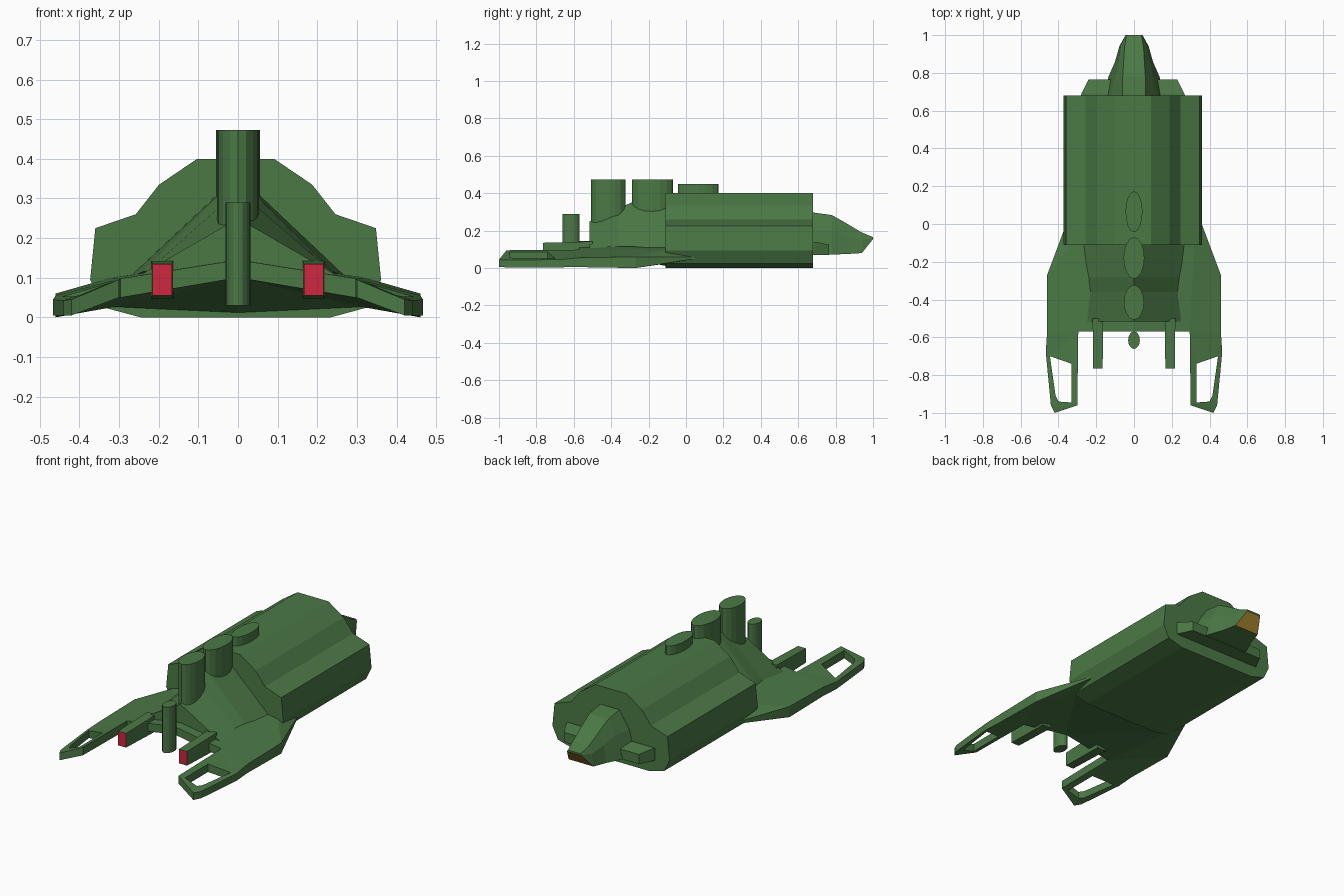
import bpy, bmesh, math

if "Cube" in bpy.data.objects:
    bpy.data.objects.remove(bpy.data.objects["Cube"])


def material(name, rgb):
    m = bpy.data.materials.new(name)
    m.diffuse_color = (*rgb, 1)
    m.use_nodes = True
    m.node_tree.nodes["Principled BSDF"].inputs["Base Color"].default_value = m.diffuse_color
    return m


GREEN = material("green", (0.07, 0.19, 0.06))
RED = material("red", (0.62, 0.02, 0.05))
GOLD = material("gold", (0.42, 0.25, 0.03))


def make(name, verts, faces, accent=None, accent_faces=()):
    bm = bmesh.new()
    vs = [bm.verts.new(v) for v in verts]
    for i, f in enumerate(faces):
        face = bm.faces.new([vs[k] for k in f])
        face.material_index = 1 if i in accent_faces else 0
    bmesh.ops.recalc_face_normals(bm, faces=bm.faces)
    me = bpy.data.meshes.new(name)
    bm.to_mesh(me)
    bm.free()
    me.materials.append(GREEN)
    if accent:
        me.materials.append(accent)
    ob = bpy.data.objects.new(name, me)
    bpy.context.collection.objects.link(ob)
    return ob


def loft(name, rings, accent=None, accent_faces=()):
    n = len(rings[0])
    verts = [p for r in rings for p in r]
    faces = [(j * n + i, j * n + (i + 1) % n, (j + 1) * n + (i + 1) % n, (j + 1) * n + i)
             for j in range(len(rings) - 1) for i in range(n)]
    faces += [tuple(range(n)), tuple(range(len(verts) - n, len(verts)))]
    return make(name, verts, faces, accent, accent_faces)


def section(y, half, shift=0.0):
    """Symmetric cross-section from right-hand (x, z) points."""
    pts = [(x, z) for x, z in half] + [(-x, z) for x, z in reversed(half) if x > 0]
    return [(x + shift, y, z) for x, z in pts]


# Main hull: faceted profile extruded along y
hull = [(0.24, 0), (0.333, 0.025), (0.367, 0.095), (0.354, 0.225),
        (0.252, 0.26), (0.193, 0.335), (0.097, 0.40)]
loft("hull", [section(y, hull, -0.006) for y in (-0.11, 0.68)])

# Tail cone, gold on the sloping underside of its tip
tail = [(0.66, 0.165, 0.07, 0.125, 0.20, 0.06, 0.30),
        (0.78, 0.135, 0.072, 0.10, 0.20, 0.06, 0.283),
        (0.86, 0.10, 0.075, 0.085, 0.17, 0.055, 0.238),
        (0.94, 0.078, 0.08, 0.07, 0.15, 0.05, 0.19),
        (1.0, 0.045, 0.155, 0.043, 0.16, 0.04, 0.165)]
rings = [section(y, [(a, b), (c, d), (e, f)]) for y, a, b, c, d, e, f in tail]
loft("tail_cone", rings, GOLD, (3 * 6 + 5,))

# Small stabiliser block across the tail
loft("tail_stabiliser", [section(y, [(w, 0.07), (w, z)], -0.006)
                         for y, w, z in ((0.66, 0.283, 0.14), (0.69, 0.272, 0.14), (0.765, 0.235, 0.125))])

# Arched front deck with two open prongs: (x, y, top z, bottom z) for the right half
P = [(0, -0.57, 0.145, 0.10), (0.295, -0.57, 0.098, 0.05), (0.46, -0.57, 0.055, 0.005),
     (0.46, -0.27, 0.06, 0.0), (0.34, 0.05, 0.058, 0.05), (0.32, -0.10, 0.10, 0.025),
     (0, -0.10, 0.15, 0.01),
     (0.30, -0.96, 0.095, 0.05), (0.42, -1.0, 0.045, 0.005), (0.44, -0.96, 0.043, 0.004),
     (0.467, -0.68, 0.045, 0.004),
     (0.33, -0.74, 0.085, 0.04), (0.445, -0.70, 0.052, 0.01), (0.415, -0.91, 0.053, 0.012),
     (0.40, -0.94, 0.056, 0.017), (0.33, -0.945, 0.085, 0.04)]
deck_faces = [(0, 1, 5, 6), (1, 2, 3, 5), (3, 4, 5),
              (1, 11, 12, 2), (2, 12, 10), (10, 12, 13, 9), (9, 13, 14, 8),
              (8, 14, 15, 7), (7, 15, 11, 1)]
verts, faces = [], []
for s in (1, -1):
    o, n = len(verts), len(P)
    verts += [(s * x, y, t) for x, y, t, b in P] + [(s * x, y, b) for x, y, t, b in P]
    edges = {}
    for f in deck_faces:
        # triangulated from the first corner so the twisted faces stay flat
        for i in range(1, len(f) - 1):
            tri = (f[0], f[i], f[i + 1])
            faces += [tuple(o + k for k in tri), tuple(o + n + k for k in tri)]
            for a, b in zip(tri, tri[1:] + tri[:1]):
                edges[frozenset((a, b))] = edges.get(frozenset((a, b)), 0) + 1
    for e, count in edges.items():
        a, b = tuple(e)
        if count == 1 and e != frozenset((0, 6)):
            faces.append((o + a, o + b, o + n + b, o + n + a))
deck = make("front_deck", verts, faces)
bm = bmesh.new()
bm.from_mesh(deck.data)
bmesh.ops.remove_doubles(bm, verts=bm.verts, dist=1e-5)
bmesh.ops.recalc_face_normals(bm, faces=bm.faces)
bm.to_mesh(deck.data)
bm.free()

# Tent-shaped superstructure rising from the deck to the hull
tent = [(-0.515, 0.25, 0.105, 0.25), (-0.36, 0.23, 0.115, 0.32),
        (-0.28, 0.24, 0.115, 0.355), (-0.10, 0.275, 0.10, 0.36)]
loft("superstructure", [section(y, [(w, zb), (0.0, zt)]) for y, w, zb, zt in tent])

# Oval funnels along the centreline
for name, y, rx, ry, z0, z1 in (("front_post", -0.615, 0.031, 0.046, 0.03, 0.29),
                                ("front_funnel", -0.415, 0.053, 0.092, 0.13, 0.473),
                                ("rear_funnel", -0.18, 0.055, 0.11, 0.20, 0.473),
                                ("hull_hatch", 0.065, 0.045, 0.108, 0.36, 0.45)):
    angles = [2 * math.pi * i / 16 for i in range(16)]
    loft(name, [[(rx * math.cos(a), y + ry * math.sin(a), z) for a in angles] for z in (z0, z1)])

# Paired red-ended boxes under the deck edge
for s, side in ((1, "right"), (-1, "left")):
    rings = [[(s * 0.191 + dx * w, y, 0.095 + dz * h)
              for dx, dz in ((-1, -1), (1, -1), (1, 1), (-1, 1))]
             for y, w, h in ((-0.765, 0.025, 0.04), (-0.50, 0.028, 0.047))]
    loft(side + "_lamp_box", rings, RED, (4,))
